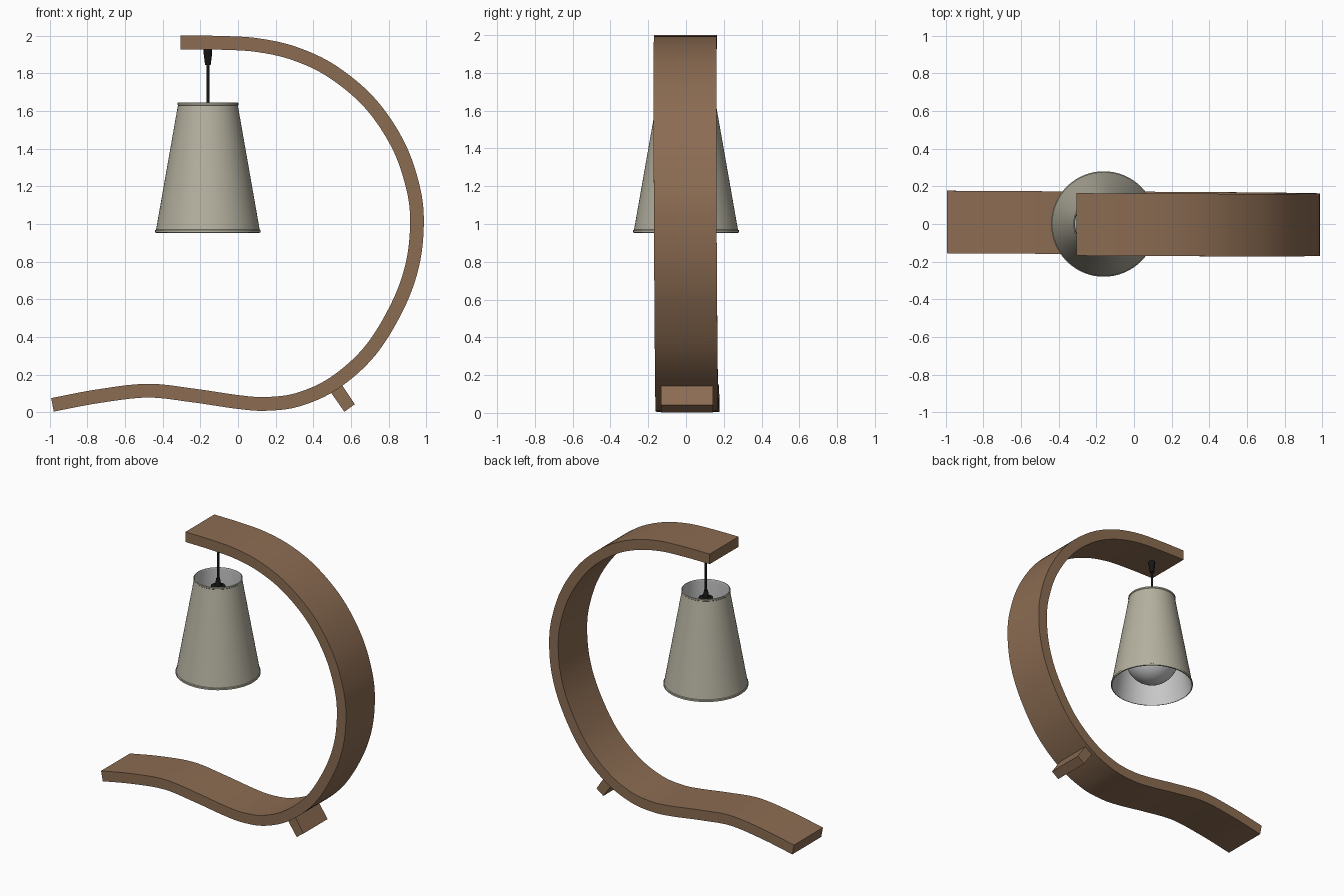
import bpy
import bmesh
import math
from mathutils import Vector

cube = bpy.data.objects.get("Cube")
if cube:
    bpy.data.objects.remove(cube, do_unlink=True)


def material(name, rgb):
    mat = bpy.data.materials.new(name)
    mat.use_nodes = True
    mat.diffuse_color = (*rgb, 1)
    mat.node_tree.nodes["Principled BSDF"].inputs["Base Color"].default_value = (*rgb, 1)
    return mat


WOOD = material("brown wood", (0.26, 0.15, 0.085))
FABRIC = material("beige shade", (0.46, 0.44, 0.35))
LINING = material("pale grey lining", (0.58, 0.58, 0.58))
BLACK = material("black plastic", (0.008, 0.008, 0.008))
GLASS = material("white bulb", (0.62, 0.62, 0.64))

LAMP_X = -0.16


def finish(name, bm, mats, smooth=True):
    bmesh.ops.recalc_face_normals(bm, faces=bm.faces)
    mesh = bpy.data.meshes.new(name)
    bm.to_mesh(mesh)
    bm.free()
    for mat in mats:
        mesh.materials.append(mat)
    obj = bpy.data.objects.new(name, mesh)
    bpy.context.collection.objects.link(obj)
    if smooth:
        bpy.ops.object.select_all(action="DESELECT")
        obj.select_set(True)
        bpy.context.view_layer.objects.active = obj
        bpy.ops.object.shade_smooth_by_angle(angle=math.radians(35))
    return obj


def lathe(name, profile, mats, closed=False, segments=48, inner_from=None):
    """Spin (radius, height) points round the lamp's vertical axis."""
    bm = bmesh.new()
    rings = []
    for r, z in profile:
        if r == 0:
            rings.append([bm.verts.new((LAMP_X, 0, z))] * segments)
            continue
        angles = [math.tau * k / segments for k in range(segments)]
        rings.append([bm.verts.new((LAMP_X + r * math.cos(a), r * math.sin(a), z)) for a in angles])
    count = len(rings)
    for i in range(count if closed else count - 1):
        low, high = rings[i], rings[(i + 1) % count]
        for k in range(segments):
            n = (k + 1) % segments
            corners = list(dict.fromkeys((low[k], low[n], high[n], high[k])))
            face = bm.faces.new(corners)
            if inner_from is not None and i >= inner_from:
                face.material_index = 1
    return finish(name, bm, mats)


def smooth_path(points, steps=8):
    """Sample a smooth curve that passes through all the points."""
    pts = [Vector(p) for p in points]
    pts = [2 * pts[0] - pts[1]] + pts + [2 * pts[-1] - pts[-2]]
    path = []
    for a, b, c, d in zip(pts, pts[1:], pts[2:], pts[3:]):
        for s in range(steps):
            t = s / steps
            path.append(0.5 * (2 * b + (c - a) * t + (2 * a - 5 * b + 4 * c - d) * t ** 2
                               + (3 * b - a - 3 * c + d) * t ** 3))
    return path + [pts[-2]]


# Bent wooden strip: foot, base and arched arm in one sweep
centre_line = [(-0.985, 0.04), (-0.74, 0.086), (-0.48, 0.115), (-0.24, 0.09),
               (0, 0.055), (0.15, 0.045), (0.32, 0.068), (0.51, 0.155),
               (0.7, 0.325), (0.845, 0.56), (0.925, 0.78), (0.95, 1.0),
               (0.93, 1.19), (0.85, 1.42), (0.7, 1.642), (0.5, 1.81),
               (0.3, 1.905), (0.1, 1.95), (-0.1, 1.962), (-0.305, 1.964)]
path = smooth_path(centre_line)
bm = bmesh.new()
sections = []
for i, p in enumerate(path):
    along = (path[min(i + 1, len(path) - 1)] - path[max(i - 1, 0)]).normalized()
    across = Vector((-along.y, along.x)) * 0.0365
    lean = 0.006 - 0.005 * (p.x + p.y)
    sections.append([bm.verts.new((q.x, lean + side, q.y))
                     for q, side in ((p + across, -0.166), (p + across, 0.166),
                                     (p - across, 0.166), (p - across, -0.166))])
for a, b in zip(sections, sections[1:]):
    for k in range(4):
        n = (k + 1) % 4
        bm.faces.new((a[k], a[n], b[n], b[k]))
bm.faces.new(sections[0])
bm.faces.new(sections[-1])
finish("curved_wood_stand", bm, [WOOD])

# Small block that props the curve from below
bm = bmesh.new()
outline = [(0.49, 0.11), (0.547, 0.153), (0.62, 0.043), (0.565, 0.003)]
front, back = [[bm.verts.new((x, y, z)) for x, z in outline] for y in (-0.133, 0.142)]
bm.faces.new(front)
bm.faces.new(back)
for k in range(4):
    n = (k + 1) % 4
    bm.faces.new((front[k], front[n], back[n], back[k]))
finish("support_block", bm, [WOOD], smooth=False)

# Tapered shade with small rims, open at both ends
lathe("lamp_shade",
      [(0.273, 0.953), (0.28, 0.955), (0.28, 0.967), (0.275, 0.97),
       (0.159, 1.63), (0.162, 1.633), (0.162, 1.643), (0.156, 1.646),
       (0.153, 1.63), (0.270, 0.97)],
      [FABRIC, LINING], closed=True, segments=64, inner_from=7)

# Ceiling grip, cord and lamp holder
lathe("cord_grip", [(0, 1.93), (0.023, 1.93), (0.022, 1.90), (0.015, 1.845), (0, 1.845)],
      [BLACK], segments=24)
lathe("cord", [(0, 1.86), (0.008, 1.86), (0.008, 1.60), (0, 1.60)], [BLACK], segments=16)
lathe("bulb_holder",
      [(0, 1.64), (0.012, 1.64), (0.022, 1.59), (0.048, 1.585),
       (0.048, 1.57), (0.036, 1.565), (0.036, 1.41), (0, 1.41)], [BLACK], segments=24)

# Round bulb with a narrow neck
bulb = [(0, 0.98)]
for step in range(1, 17):
    a = math.radians(-90 + step * 9.5)
    bulb.append((0.18 * math.cos(a), 1.16 + 0.18 * math.sin(a)))
lathe("bulb", bulb + [(0.034, 1.36), (0.034, 1.43), (0, 1.43)], [GLASS])
